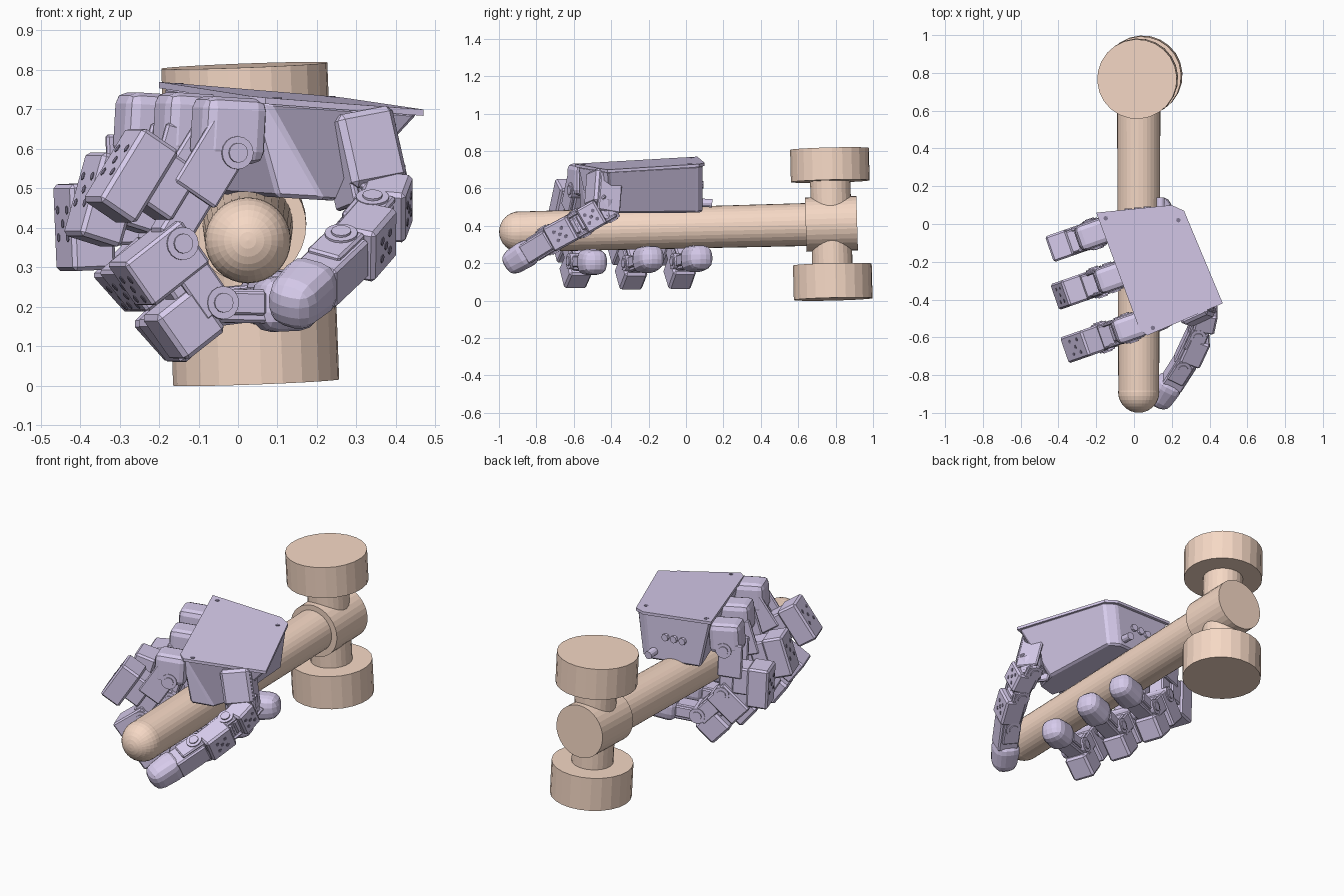
import bpy, bmesh
from mathutils import Vector as V, Matrix

if "Cube" in bpy.data.objects:
    bpy.data.objects.remove(bpy.data.objects["Cube"])


def material(name, rgb):
    m = bpy.data.materials.new(name)
    m.diffuse_color = (*rgb, 1)
    m.use_nodes = True
    m.node_tree.nodes["Principled BSDF"].inputs["Base Color"].default_value = m.diffuse_color
    return m


WOOD = material("tan", (0.92, 0.69, 0.56))
SHELL = material("lavender", (0.68, 0.60, 0.84))
DARK = material("dark_lavender", (0.22, 0.19, 0.29))


def finish(name, bm, mat, bevel=0, segs=1):
    bmesh.ops.recalc_face_normals(bm, faces=bm.faces)
    me = bpy.data.meshes.new(name)
    bm.to_mesh(me)
    bm.free()
    me.materials.append(mat)
    ob = bpy.data.objects.new(name, me)
    bpy.context.collection.objects.link(ob)
    if bevel:
        b = ob.modifiers.new("bevel", 'BEVEL')
        b.width, b.segments = bevel, segs
    return ob


def cyl(name, a, b, r, sides=24, mat=SHELL, r2=None):
    a, b = V(a), V(b)
    bm = bmesh.new()
    rot = (b - a).to_track_quat('Z', 'Y').to_matrix().to_4x4()
    bmesh.ops.create_cone(bm, cap_ends=True, segments=sides, radius1=r, radius2=r2 or r,
                          depth=(b - a).length, matrix=Matrix.Translation((a + b) / 2) @ rot)
    return finish(name, bm, mat)


class Frame:
    """Link axes: d along the link, l along the joint axis, n outward."""

    def __init__(self, a, b, lat):
        self.a, self.d = V(a), (V(b) - V(a)).normalized()
        self.length = (V(b) - V(a)).length
        self.n = self.d.cross(V(lat)).normalized()
        self.l = self.n.cross(self.d)

    def at(self, t, w, n):
        return self.a + self.d * t + self.l * w + self.n * n

    def box(self, name, t, w, n, bevel=0.008, segs=1, taper=1):
        bm = bmesh.new()
        bmesh.ops.create_cube(bm, size=1)
        for v in bm.verts:
            k = taper if v.co.x > 0 else 1
            p = [lo + (hi - lo) * (0.5 + c * f)
                 for (lo, hi), c, f in zip((t, w, n), v.co, (1, k, k))]
            v.co = self.at(*p)
        return finish(name, bm, SHELL, bevel, segs)

    def pivot(self, name, t, n, w, r=0.042):
        cyl(name, self.at(t, -w, n), self.at(t, w, n), r, 16)
        cyl(name + "_hub", self.at(t, -w - .006, n), self.at(t, w + .006, n), r * .6, 12)

    def screws(self, name, t, n, spread, r=0.011):
        for i, (p, q) in enumerate(((-1, -1), (1, -1), (0, 0), (-1, 1), (1, 1))):
            c = self.at(t + p * spread, q * spread, n)
            cyl(f"{name}_{i}", c - self.n * .01, c + self.n * .002, r, 6, DARK)

    def cheeks(self, name, t, n, w):
        for s in (-1, 1):
            lo, hi = sorted((s * w, s * (w - .02)))
            self.box(f"{name}_{'ab'[s > 0]}", t, (lo, hi), n, .006)


# Mallet: handle with rounded end, collar, crosswise head
h0, h1 = V((.025, -.89, .368)), V((.025, .70, .408))
cyl("handle", h0, h1, .108, 32, WOOD, .115)
bm = bmesh.new()
bmesh.ops.create_uvsphere(bm, u_segments=32, v_segments=16, radius=.109,
                          matrix=Matrix.Translation(h0) @ Matrix.Rotation(1.5708, 4, 'X'))
finish("handle_end", bm, WOOD)
cyl("head_socket", (.028, .64, .406), (.028, .915, .414), .145, 32, WOOD)
lo, hi = V((.046, .787, .008)), V((.016, .767, .811))
cyl("head_neck", lo, hi, .108, 24, WOOD)
cyl("head_lower", lo, lo.lerp(hi, .23), .211, 24, WOOD)
cyl("head_upper", lo.lerp(hi, .785), hi, .211, 24, WOOD)


# Palm: tilted lid over a body that narrows underneath
def top_z(x, y):
    return .751 - .086 * x + .026 * y


def prism(name, top, bottom, bevel=0):
    bm = bmesh.new()
    rings = [[bm.verts.new(p) for p in ring] for ring in (top, bottom)]
    bm.faces.new(rings[0])
    bm.faces.new(rings[1])
    k = len(top)
    for i in range(k):
        j = (i + 1) % k
        bm.faces.new((rings[0][i], rings[0][j], rings[1][j], rings[1][i]))
    finish(name, bm, SHELL, bevel)


lid = [(-.20, .06), (.20, .10), (.265, .07), (.47, -.42), (.07, -.59), (.03, -.56)]
low = [(-.13, .055), (.17, .09), (.23, .06), (.25, -.40), (.22, -.53), (.10, -.57)]
prism("palm_lid", [(x, y, top_z(x, y)) for x, y in lid],
      [(x, y, top_z(x, y) - .016) for x, y in lid])
rim = [(.135 + (x - .135) * .97, -.25 + (y + .25) * .97) for x, y in lid]
prism("palm_body", [(x, y, top_z(x, y) - .01) for x, y in rim],
      [(x, y, .483 - .06 * x) for x, y in low], .01)
for i, (x, y) in enumerate(((-.15, .03), (.235, .02), (.10, -.55))):
    z = top_z(x, y)
    cyl(f"lid_screw_{i}", (x, y, z - .01), (x, y, z + .002), .012, 8, DARK)
cyl("cable_plug", (.14, .06, .525), (.14, .14, .52), .022, 12)
for i in range(3):
    x = -.03 + .05 * i
    cyl(f"palm_port_{i}", (x, .05, .62), (x, .083 + .005 * i, .62), .02, 8)

# Three fingers: (x, z) of knuckle, middle joint, end joint, tip; y of knuckle
LAT = V((.33, -.944, 0))
fingers = [
    (-.055, ((-.22, .60), (-.21, .35), (-.085, .21), (.20, .235))),
    (-.283, ((-.12, .60), (-.19, .35), (-.07, .20), (.21, .235))),
    (-.55, ((-.025, .59), (-.165, .36), (-.06, .21), (.20, .205))),
]
for k, (y0, pts) in enumerate(fingers, 1):
    x0 = pts[0][0]
    a, b, c, e = [V((x, y0 + .35 * (x - x0), z)) for x, z in pts]
    nm = f"finger{k}_"
    # knuckle reaching out of the palm
    f = Frame(a + V((.08, .028, .055)), a + V((-.08, -.028, .065)), LAT)
    f.box(nm + "knuckle", (0, f.length), (-.07, .07), (-.085, .08), .03, 2)
    # first link with motor housing
    f = Frame(a, b, LAT)
    f.pivot(nm + "knuckle_pivot", 0, 0, .075)
    f.box(nm + "first_spine", (-.02, f.length), (-.045, .045), (-.025, .06))
    f.cheeks(nm + "first_cheek", (-.04, .15), (-.03, .10), .068)
    f.box(nm + "first_motor", (.09, .24), (-.062, .062), (.05, .22))
    f.box(nm + "first_cover", (.08, .30), (-.072, .072), (.13, .245), .01)
    f.screws(nm + "first_screw", .18, .245, .035)
    # second link with two stepped blocks
    f = Frame(b, c, LAT)
    f.pivot(nm + "middle_pivot", 0, 0, .078)
    f.box(nm + "middle_block", (-.05, .085), (-.072, .072), (-.035, .155))
    f.box(nm + "middle_spine", (0, f.length), (-.042, .042), (-.03, .09))
    f.cheeks(nm + "middle_cheek", (.05, .20), (-.03, .06), .066)
    f.box(nm + "end_motor", (.11, .25), (-.064, .064), (.03, .165), .012)
    f.screws(nm + "middle_screw", .03, .155, .03)
    # end link with rounded tip
    f = Frame(c, e, LAT)
    f.pivot(nm + "end_pivot", 0, 0, .07)
    f.box(nm + "end_bracket", (-.04, .13), (-.048, .048), (-.035, .05))
    f.cheeks(nm + "end_cheek", (-.02, .12), (-.03, .03), .06)
    f.box(nm + "tip", (.11, f.length), (-.076, .076), (-.072, .074), .05, 3, .86)

# Thumb: base on the palm corner, then a chain across the handle
base = Frame((.30, -.44, .69), (.345, -.455, .49), (-.92, -.39, 0))
base.box("thumb_base", (0, .19), (-.075, .08), (-.07, .06), .015)
base.cheeks("thumb_base_cheek", (.02, .23), (-.05, .08), .08)
base.screws("thumb_base_screw", .1, .06, .035)
TL = V((0, .5, -.85))
chain = [V(p) for p in ((.37, -.425, .495), (.34, -.565, .415), (.262, -.732, .325), (.125, -.945, .195))]
cyl("thumb_swivel", (.36, -.44, .44), (.36, -.44, .54), .06, 16)
for i, (p, q) in enumerate(zip(chain, chain[1:])):
    f = Frame(p, q, TL)
    nm = f"thumb{i + 1}_"
    f.pivot(nm + "pivot", 0, 0, .074)
    f.cheeks(nm + "cheek", (-.035, .10), (-.045, .05), .068)
    if i < 2:
        f.box(nm + "spine", (0, f.length), (-.045, .045), (-.055, .05))
        f.box(nm + "motor", (.025, f.length - .025), (-.072, .072), (-.035, .08), .01)
        f.screws(nm + "screw", f.length / 2, .08, .025)
    else:
        f.box(nm + "bracket", (-.03, .15), (-.056, .056), (-.05, .065))
        f.box(nm + "tip", (.12, f.length + .015), (-.076, .076), (-.074, .074), .05, 3, .85)
